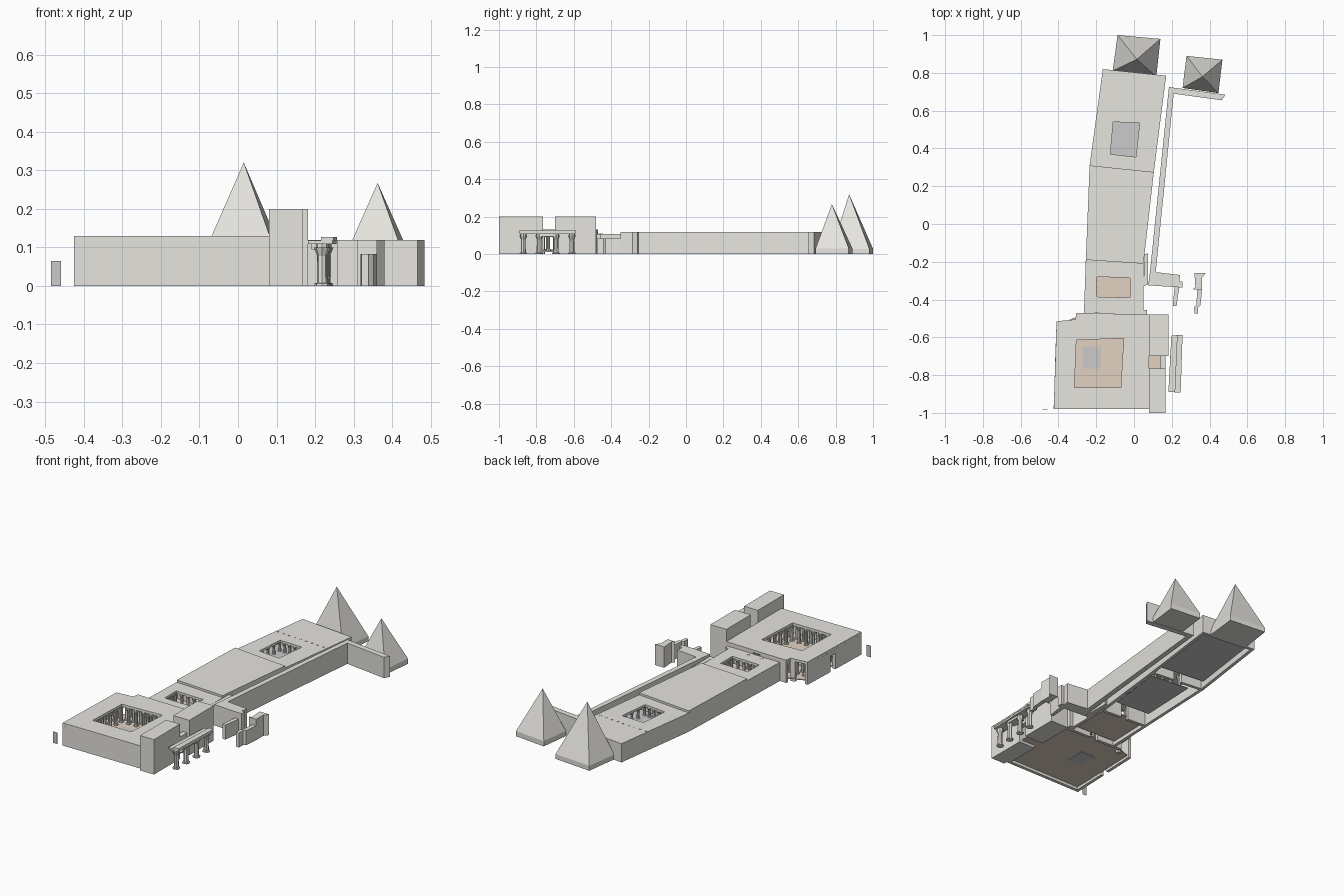
import bpy, bmesh, math
from mathutils import Vector

if "Cube" in bpy.data.objects:
    bpy.data.objects.remove(bpy.data.objects["Cube"])


def material(name, rgb):
    m = bpy.data.materials.new(name)
    m.diffuse_color = (*rgb, 1)
    m.use_nodes = True
    m.node_tree.nodes["Principled BSDF"].inputs["Base Color"].default_value = m.diffuse_color
    return m


STONE = material("stone", (0.79, 0.78, 0.74))
SAND = material("sand_floor", (0.76, 0.65, 0.54))
PAVE = material("paving", (0.63, 0.63, 0.65))


def finish(name, bm, mat):
    bmesh.ops.recalc_face_normals(bm, faces=bm.faces)
    me = bpy.data.meshes.new(name)
    bm.to_mesh(me)
    bm.free()
    me.materials.append(mat)
    ob = bpy.data.objects.new(name, me)
    bpy.context.collection.objects.link(ob)
    return ob


def prism(name, outline, z0, z1, mat=STONE, hole=None):
    """Extruded outline, optionally with a hole."""
    bm = bmesh.new()
    edges = []
    for loop in (outline, hole or []):
        vs = [bm.verts.new((x, y, z0)) for x, y in loop]
        edges += [bm.edges.new((vs[i - 1], vs[i])) for i in range(len(vs))]
    bmesh.ops.triangle_fill(bm, edges=edges, use_beauty=True, normal=(0, 0, 1))
    ext = bmesh.ops.extrude_face_region(bm, geom=bm.faces[:])
    top = [v for v in ext["geom"] if isinstance(v, bmesh.types.BMVert)]
    bmesh.ops.translate(bm, verts=top, vec=(0, 0, z1 - z0))
    return finish(name, bm, mat)


def box(name, x0, x1, y0, y1, z0, z1, mat=STONE):
    return prism(name, [(x0, y0), (x1, y0), (x1, y1), (x0, y1)], z0, z1, mat)


def wall(name, a, b, z1, t=0.018, z0=0.0):
    """Wall from a to b, its thickness laid to the left."""
    a, b = Vector(a), Vector(b)
    d = (b - a).normalized()
    n = Vector((-d.y, d.x)) * t
    return prism(name, [a, b, b + n, a + n], z0, z1)


def columns(name, spots, r, z0, z1):
    """Eight-sided columns with base, shaft, flared capital and abacus."""
    h = z1 - z0
    prof = [(1.5, 0), (1.5, .06), (1, .07), (.92, .72), (1.6, .92), (1.2, .92), (1.2, 1)]
    bm = bmesh.new()
    for x, y in spots:
        rings = [[bm.verts.new((x + r * k * math.cos(math.tau * i / 8),
                                y + r * k * math.sin(math.tau * i / 8), z0 + h * f))
                  for i in range(8)] for k, f in prof]
        for lo, up in zip(rings, rings[1:]):
            for i in range(8):
                bm.faces.new((lo[i - 1], lo[i], up[i], up[i - 1]))
        bm.faces.new(rings[0])
        bm.faces.new(rings[-1])
    return finish(name, bm, STONE)


def around(quad, grow, counts):
    """Evenly spaced points on a quad enlarged from its centre."""
    c = sum((Vector(p) for p in quad), Vector((0, 0))) / 4
    q = [Vector(p) + Vector((math.copysign(grow, p[0] - c.x),
                             math.copysign(grow, p[1] - c.y))) for p in quad]
    return [q[i].lerp(q[(i + 1) % 4], k / counts[i % 2])
            for i in range(4) for k in range(counts[i % 2])]


def pyramid(name, base, apex, plinth):
    bm = bmesh.new()
    lo = [bm.verts.new((x, y, 0)) for x, y in base]
    up = [bm.verts.new((x, y, plinth)) for x, y in base]
    tip = bm.verts.new(apex)
    bm.faces.new(lo)
    for i in range(4):
        bm.faces.new((lo[i - 1], lo[i], up[i], up[i - 1]))
        bm.faces.new((up[i - 1], up[i], tip))
    return finish(name, bm, STONE)


# First court: roof with opening, outer walls with doors, floor and colonnade
court = [(-.425, -.98), (.08, -.98), (.08, -.48), (-.305, -.47), (-.31, -.505), (-.41, -.515)]
court_hole = [(-.315, -.865), (-.07, -.865), (-.055, -.605), (-.305, -.615)]
prism("court_roof", court, .115, .13, hole=court_hole)
wall("court_front_wall", court[0], court[1], .115)
wall("court_right_wall_a", (.08, -.98), (.08, -.765), .115)
wall("court_right_wall_b", (.08, -.70), (.08, -.48), .115)
wall("court_back_wall_a", (.08, -.48), (-.09, -.476), .115)
wall("court_back_wall_b", (-.14, -.475), (-.305, -.47), .115)
wall("court_corner_wall", (-.31, -.505), (-.335, -.508), .115)
wall("court_left_wall_a", (-.41, -.515), (-.417, -.71), .115)
wall("court_left_wall_b", (-.418, -.755), (-.425, -.98), .115)
wall("court_left_lintel", (-.417, -.71), (-.418, -.755), .115, z0=.09)
prism("court_floor", [(-.405, -.96), (.07, -.96), (.07, -.49), (-.30, -.49), (-.40, -.53)],
      .015, .02, SAND)
box("court_pavement", -.27, -.175, -.765, -.65, .012, .023, PAVE)
columns("court_columns_inner", around(court_hole, .014, (6, 6)), .009, .02, .115)
columns("court_columns_outer", around(court_hole, .05, (8, 8)), .009, .02, .115)

# Entrance towers and gate
box("tower_south", .08, .168, -1.0, -.765, 0, .2)
box("tower_north", .08, .182, -.70, -.48, 0, .2)
box("gate_floor", .07, .15, -.765, -.70, .015, .02, SAND)
box("gate_lintel", .14, .168, -.765, -.70, .1, .125)

# Entrance kiosk
prism("kiosk_beam", [(.182, -.89), (.245, -.89), (.255, -.59), (.198, -.59)], .108, .118)
prism("kiosk_cornice", [(.215, -.892), (.247, -.892), (.257, -.588), (.228, -.588)], .118, .127)
box("kiosk_inner_beam", .19, .24, -.78, -.70, .095, .108)
columns("kiosk_columns", [(.218 + .03 * (y + .875), y) for y in (-.87, -.785, -.695, -.61)],
        .0135, 0, .108)

# Long temple body: three roof sections
s2 = [(-.265, -.47), (.05, -.48), (.05, -.21), (-.255, -.19)]
s3 = [(-.255, -.19), (.05, -.21), (.105, .275), (-.235, .31)]
s4 = [(-.235, .31), (.105, .275), (.17, .785), (-.165, .82)]
hole2 = [(-.195, -.385), (-.02, -.39), (-.02, -.285), (-.195, -.28)]
hole4 = [(-.125, .37), (.01, .355), (.03, .535), (-.11, .54)]
sections = [("second_court", s2, .107, hole2, .025, SAND),
            ("great_hall", s3, .119, None, .03, PAVE),
            ("sanctuary", s4, .107, hole4, .04, PAVE)]
for nm, q, h, hole, fz, fm in sections:
    prism(nm + "_roof", q, h - .013, h, hole=hole)
    wall(nm + "_right_wall", q[1], q[2], h - .012)
    wall(nm + "_left_wall", q[3], q[0], h - .012)
    a, b = Vector(q[2]), Vector(q[3])
    if nm == "sanctuary":
        wall(nm + "_back_wall", a, b, h - .012)
    else:
        wall(nm + "_back_wall_a", a, a.lerp(b, .43), h - .012)
        wall(nm + "_back_wall_b", a.lerp(b, .57), b, h - .012)
    c = sum((Vector(p) for p in q), Vector((0, 0))) / 4
    k = .7 if nm == "great_hall" else .92
    prism(nm + "_floor", [c + (Vector(p) - c) * k for p in q], fz - .004, fz, fm)
    if hole:
        columns(nm + "_columns", around(hole, .012, (5, 4)), .008, fz, h - .013)
hall = [Vector(p) for p in s3]
columns("great_hall_columns",
        [hall[0].lerp(hall[1], u).lerp(hall[3].lerp(hall[2], u), v)
         for u in (.25, .42, .58, .75) for v in (.22, .36, .5, .64, .78)], .009, .03, .107)
columns("sanctuary_rear_columns", [(-.18 + .3 * i / 8, .62 - .02 * i / 8) for i in range(9)],
        .005, .04, .109)
columns("second_court_front_columns", [(-.16, -.455), (-.075, -.457)], .008, .025, .109)

# Enclosure wall along the right side and return at the rear
prism("enclosure_wall", [(.075, -.325), (.235, -.335), (.245, -.27), (.115, -.255),
                         (.21, .69), (.465, .655), (.483, .685), (.185, .725), (.085, -.25)],
      0, .119)
prism("enclosure_inner_wall", [(.05, -.33), (.075, -.32), (.075, -.155), (.055, -.16)], 0, .107)
box("enclosure_stub", .05, .07, -.478, -.455, 0, .107)

# Ruined outer gate
box("gate_corner", .235, .258, -.335, -.305, 0, .119)
prism("gate_left_wall", [(.205, -.435), (.225, -.435), (.24, -.33), (.215, -.33)], 0, .083)
prism("gate_right_block", [(.31, -.345), (.36, -.35), (.36, -.285), (.38, -.26), (.32, -.26),
                           (.325, -.335)], 0, .119)
prism("gate_right_wall", [(.32, -.475), (.338, -.475), (.34, -.44), (.352, -.43), (.36, -.35),
                          (.335, -.35), (.33, -.43), (.318, -.44)], 0, .083)

# Pyramids behind
pyramid("large_pyramid", [(-.113, .81), (.118, .78), (.14, .98), (-.087, 1.0)],
        (.015, .872, .32), .028)
pyramid("small_pyramid", [(.257, .72), (.447, .693), (.468, .87), (.278, .89)],
        (.362, .78, .267), .03)

# Thin standing slab beside the court
box("marker_slab", -.485, -.459, -.981, -.98, 0, .065, PAVE)
